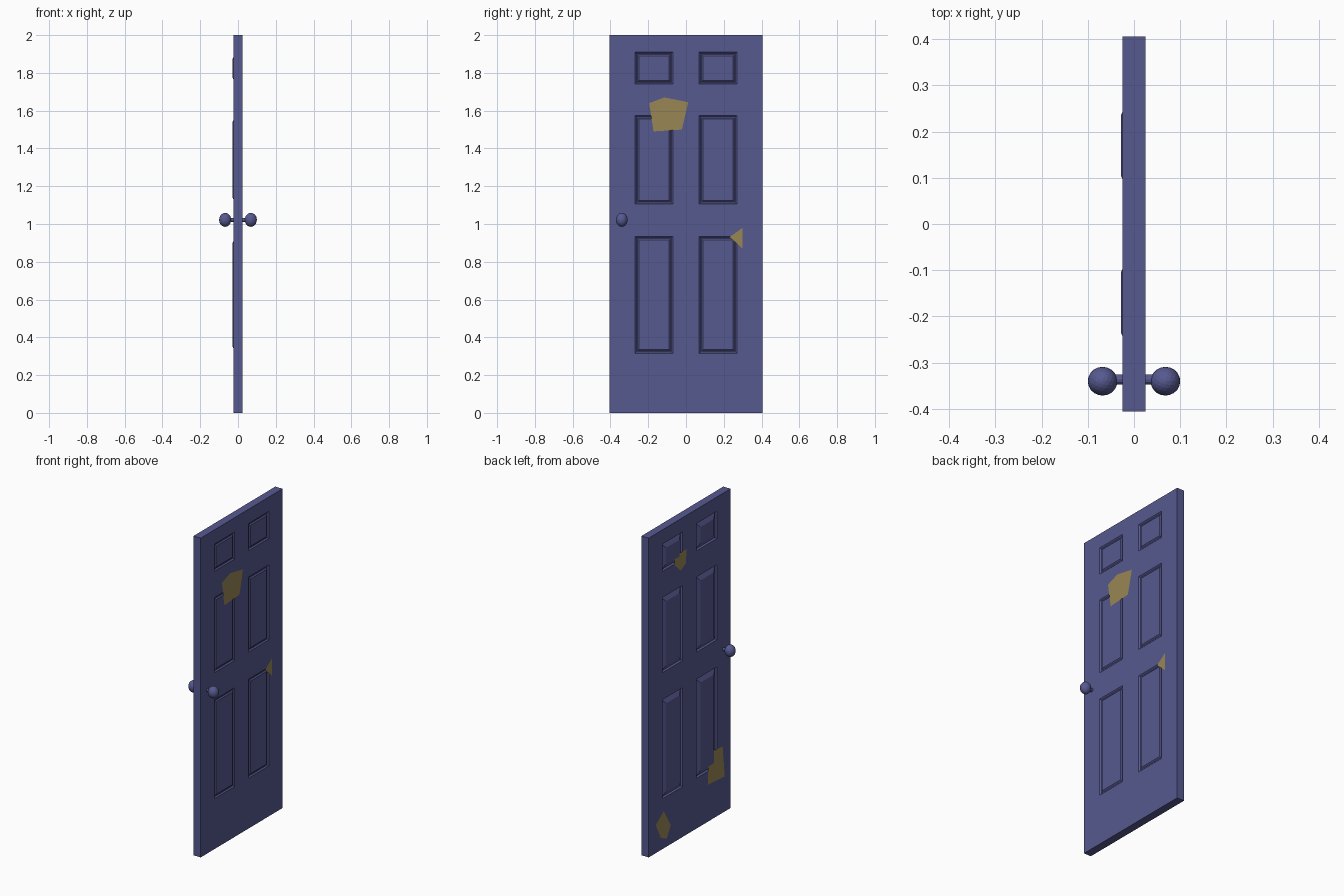
import bpy, bmesh, math
from mathutils import Matrix

if "Cube" in bpy.data.objects:
    bpy.data.objects.remove(bpy.data.objects["Cube"])


def material(name, color):
    m = bpy.data.materials.new(name)
    m.diffuse_color = color
    m.use_nodes = True
    m.node_tree.nodes["Principled BSDF"].inputs["Base Color"].default_value = m.diffuse_color
    return m


PAINT = material("blue_paint", (0.095, 0.10, 0.28, 1))
WORN = material("worn_patch", (0.32, 0.24, 0.09, 0.5))


def finish(name, bm, mat, fix_normals=True):
    if fix_normals:
        bmesh.ops.recalc_face_normals(bm, faces=bm.faces)
    me = bpy.data.meshes.new(name)
    bm.to_mesh(me)
    bm.free()
    me.materials.append(mat)
    ob = bpy.data.objects.new(name, me)
    bpy.context.collection.objects.link(ob)
    return ob


# Door slab: grid of cells on both faces, panel cells filled with stepped rings
T, W, H = 0.025, 0.405, 2.0
YS = [-W, -0.27, -0.07, 0.07, 0.27, W]
ZS = [0, 0.315, 0.935, 1.105, 1.575, 1.74, 1.91, H]

# (inset, depth) moulding profiles for each face, negative depth is proud
PROFILES = {
    1: [(0, 0), (0.007, 0.007), (0.013, 0.007), (0.02, 0.001)],
    -1: [(0, 0), (0.004, 0.012), (0.034, -0.003)],
}

bm = bmesh.new()


def quad(*pts):
    bm.faces.new([bm.verts.new(p) for p in pts])


def ring(side, y0, y1, z0, z1, inset, depth):
    x = side * (T - depth)
    y0, y1, z0, z1 = y0 + inset, y1 - inset, z0 + inset, z1 - inset
    return [(x, y0, z0), (x, y1, z0), (x, y1, z1), (x, y0, z1)]


for side, profile in PROFILES.items():
    for i in range(len(YS) - 1):
        for j in range(len(ZS) - 1):
            cell = (side, YS[i], YS[i + 1], ZS[j], ZS[j + 1])
            if i % 2 and j % 2:
                rings = [ring(*cell, *step) for step in profile]
                for a, b in zip(rings, rings[1:]):
                    for k in range(4):
                        n = (k + 1) % 4
                        quad(a[k], a[n], b[n], b[k])
                quad(*rings[-1])
            else:
                quad(*ring(*cell, 0, 0))

# Slab edges
for y0, y1 in zip(YS, YS[1:]):
    for z in (0, H):
        quad((-T, y0, z), (T, y0, z), (T, y1, z), (-T, y1, z))
for z0, z1 in zip(ZS, ZS[1:]):
    for y in (-W, W):
        quad((-T, y, z0), (T, y, z0), (T, y, z1), (-T, y, z1))
bmesh.ops.remove_doubles(bm, verts=bm.verts, dist=0.0002)
finish("door_slab", bm, PAINT)

# Knob and stem on each side
for side, label in ((1, "right"), (-1, "left")):
    bm = bmesh.new()
    bmesh.ops.create_icosphere(
        bm, subdivisions=3, radius=1,
        matrix=Matrix.Translation((side * 0.068, -0.34, 1.022))
        @ Matrix.Diagonal((0.032, 0.031, 0.037, 1)))
    finish("knob_" + label, bm, PAINT)

    bm = bmesh.new()
    bmesh.ops.create_cone(
        bm, cap_ends=True, segments=12, radius1=0.011, radius2=0.011, depth=0.03,
        matrix=Matrix.Translation((side * 0.035, -0.336, 1.022))
        @ Matrix.Rotation(math.pi / 2, 4, 'Y'))
    finish("knob_stem_" + label, bm, PAINT)

# Worn patches lying on the faces, as (side, outline in y and z)
PATCHES = [
    (1, [(-0.195, 1.64), (-0.115, 1.67), (0.012, 1.645), (-0.022, 1.50), (-0.172, 1.49)]),
    (1, [(0.23, 0.93), (0.30, 0.98), (0.30, 0.87)]),
    (-1, [(0.158, 1.79), (0.03, 1.79), (0.04, 1.70), (0.09, 1.677), (0.148, 1.73)]),
    (-1, [(-0.188, 0.43), (-0.326, 0.416), (-0.346, 0.22), (-0.178, 0.232)]),
    (-1, [(0.336, 0.176), (0.257, 0.234), (0.188, 0.12), (0.227, 0.05), (0.286, 0.076)]),
]
for n, (side, outline) in enumerate(PATCHES, 1):
    bm = bmesh.new()
    f = bm.faces.new([bm.verts.new((side * (T + 0.001), y, z)) for y, z in outline])
    f.normal_update()
    if f.normal.x * side < 0:
        f.normal_flip()
    finish(f"worn_patch_{n}", bm, WORN, False)
